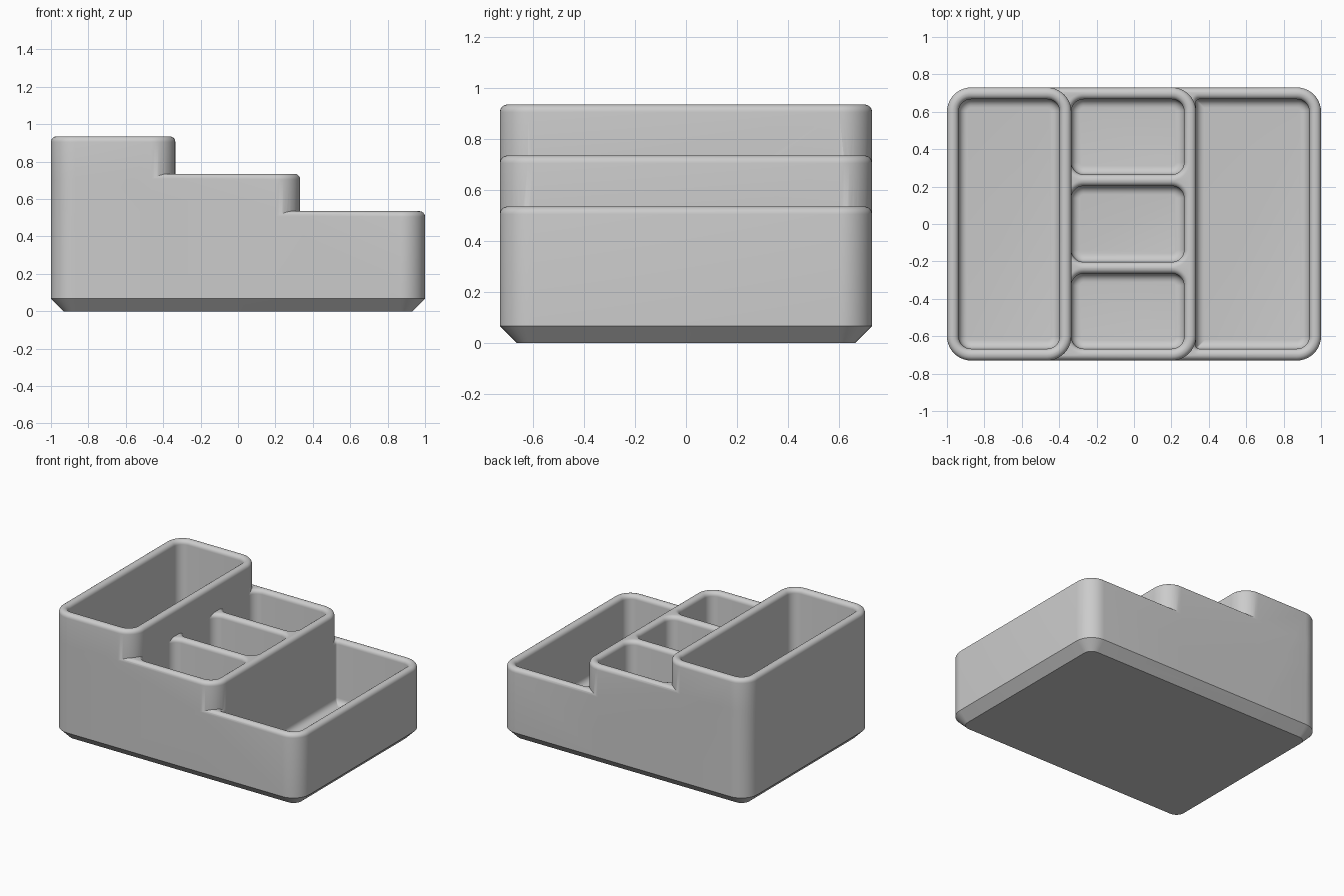
import bpy, bmesh, math

if "Cube" in bpy.data.objects:
    bpy.data.objects.remove(bpy.data.objects["Cube"])

DEPTH = 0.73      # half depth of the whole tray
CORNER = 0.13     # outer vertical corner radius
LIP = 0.03        # rounding along every rim
FILLET = 0.045    # rounding along pocket floors
CHAMFER = 0.067   # bevel around the underside
FLOOR = 0.07
SEG = 10

grey = bpy.data.materials.new("plain grey")
grey.diffuse_color = (0.6, 0.6, 0.6, 1)
grey.use_nodes = True
grey.node_tree.nodes["Principled BSDF"].inputs["Base Color"].default_value = grey.diffuse_color


def ring(x0, x1, y0, y1, r_right, r_left, grow):
    """Rounded rectangle, offset outward by grow."""
    x0, x1, y0, y1 = x0 - grow, x1 + grow, y0 - grow, y1 + grow
    rr, rl = max(r_right + grow, 0.004), max(r_left + grow, 0.004)
    corners = [(x1 - rr, y1 - rr, rr, 0), (x0 + rl, y1 - rl, rl, 90),
               (x0 + rl, y0 + rl, rl, 180), (x1 - rr, y0 + rr, rr, 270)]
    pts = []
    for cx, cy, r, start in corners:
        for i in range(SEG + 1):
            a = math.radians(start + 90 * i / SEG)
            pts.append((cx + r * math.cos(a), cy + r * math.sin(a)))
    return pts


def loft(name, box, r_right, r_left, profile):
    """Stack offset rounded rectangles along a (grow, z) profile."""
    bm = bmesh.new()
    rows = [[bm.verts.new((x, y, z)) for x, y in ring(*box, r_right, r_left, g)]
            for g, z in profile]
    n = len(rows[0])
    for a, b in zip(rows, rows[1:]):
        for i in range(n):
            j = (i + 1) % n
            bm.faces.new((a[i], a[j], b[j], b[i]))
    bm.faces.new(rows[0][::-1])
    bm.faces.new(rows[-1])
    mesh = bpy.data.meshes.new(name)
    bm.to_mesh(mesh)
    bm.free()
    mesh.materials.append(grey)
    ob = bpy.data.objects.new(name, mesh)
    bpy.context.collection.objects.link(ob)
    return ob


def arc(cx, cz, r, start, end, n=6):
    return [(cx + r * math.cos(math.radians(start + (end - start) * i / n)),
             cz + r * math.sin(math.radians(start + (end - start) * i / n)))
            for i in range(n + 1)]


def block(name, x1, top, bottom):
    profile = bottom + arc(-LIP, top - LIP, LIP, 0, 90)
    return loft(name, (-1, x1, -DEPTH, DEPTH), CORNER, CORNER, profile)


def pocket(name, x0, x1, y0, y1, top, r_left=0.065):
    profile = arc(-FILLET, FLOOR + FILLET, FILLET, -90, 0)
    profile += arc(LIP, top - LIP, LIP, 180, 90) + [(LIP, top + 0.05)]
    return loft(name, (x0, x1, y0, y1), 0.065, r_left, profile)


def combine(target, other, operation):
    mod = target.modifiers.new(operation.lower(), 'BOOLEAN')
    mod.operation, mod.solver, mod.object = operation, 'EXACT', other
    bpy.context.view_layer.objects.active = target
    bpy.ops.object.modifier_apply(modifier=mod.name)
    bpy.data.objects.remove(other, do_unlink=True)


# low tier with bevelled underside and one open bin
tray = block("stepped_organizer", 1.0, 0.535, [(-CHAMFER, 0), (0, CHAMFER)])
combine(tray, pocket("low_bin", 0.332, 0.937, -0.667, 0.667, 0.535, 0.015), 'DIFFERENCE')

# middle tier with three compartments
combine(tray, block("middle_tier", 0.332, 0.735, [(0, CHAMFER)]), 'UNION')
for y0, y1 in ((-0.667, -0.265), (-0.203, 0.203), (0.265, 0.667)):
    combine(tray, pocket("compartment", -0.335, 0.268, y0, y1, 0.735), 'DIFFERENCE')

# tall tier with one deep bin
combine(tray, block("tall_tier", -0.335, 0.935, [(0, CHAMFER)]), 'UNION')
combine(tray, pocket("tall_bin", -0.937, -0.398, -0.667, 0.667, 0.935), 'DIFFERENCE')

# smooth roundings, crisp chamfer
bpy.ops.object.select_all(action='DESELECT')
tray.select_set(True)
bpy.context.view_layer.objects.active = tray
bpy.ops.object.shade_smooth_by_angle(angle=math.radians(30))
